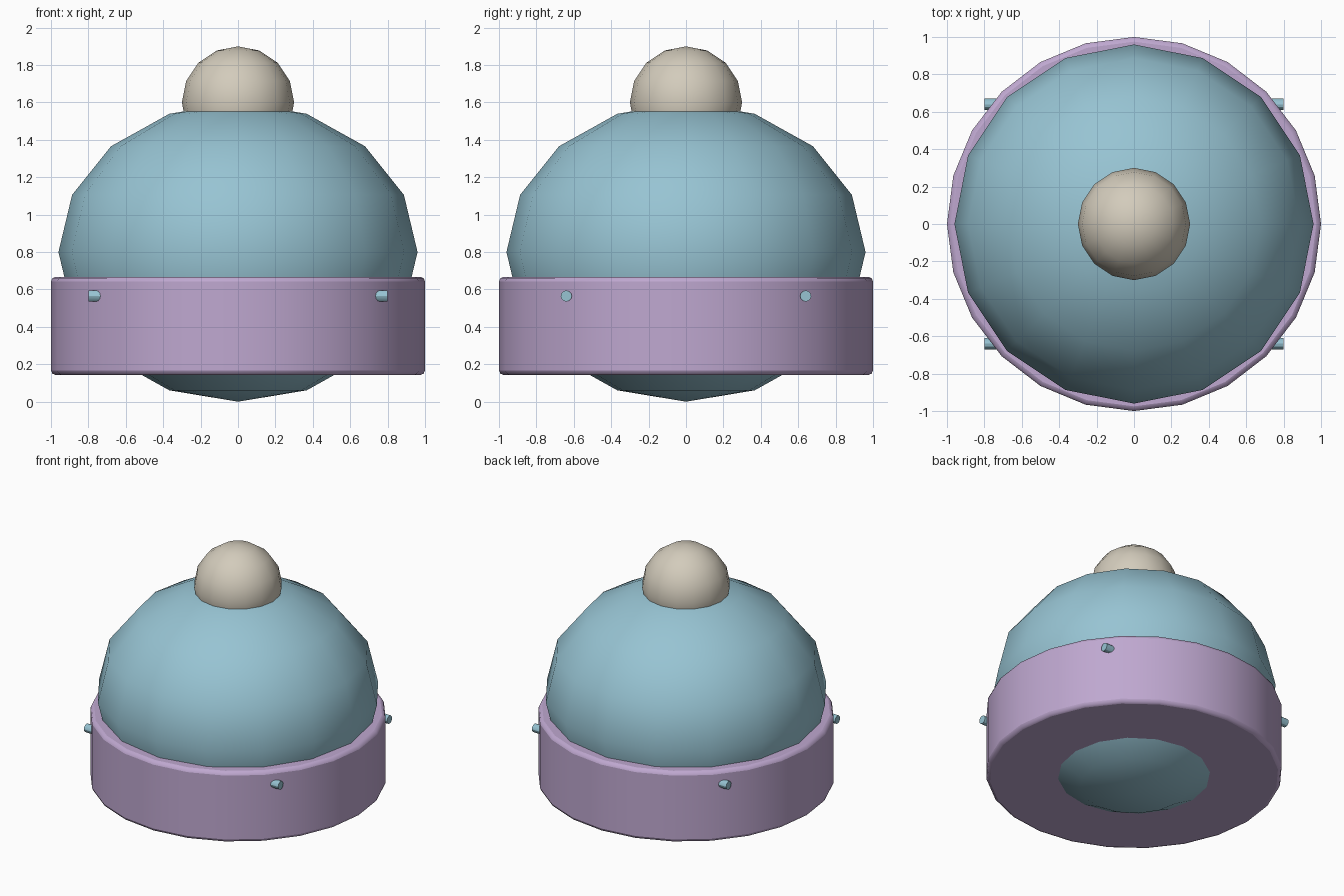
import bpy
import math

cube = bpy.data.objects.get("Cube")
if cube:
    bpy.data.objects.remove(cube, do_unlink=True)


def material(name, rgb):
    mat = bpy.data.materials.new(name)
    mat.use_nodes = True
    mat.diffuse_color = (*rgb, 1)
    mat.node_tree.nodes["Principled BSDF"].inputs["Base Color"].default_value = (*rgb, 1)
    return mat


blue = material("soft blue", (0.31, 0.55, 0.65))
lilac = material("lilac", (0.52, 0.39, 0.63))
cream = material("warm cream", (0.65, 0.60, 0.50))


def finish(name, mat):
    obj = bpy.context.object
    obj.name = name
    obj.data.materials.append(mat)
    bpy.ops.object.transform_apply(location=False, rotation=True, scale=True)
    bpy.ops.object.shade_smooth_by_angle(angle=math.radians(30))
    return obj


def ball(name, mat, z, scale):
    bpy.ops.mesh.primitive_uv_sphere_add(segments=16, ring_count=8, radius=1, location=(0, 0, z))
    bpy.context.object.scale = scale
    return finish(name, mat)


# Flattened crown and the pompom sunk into its top
ball("crown", blue, 0.8, (0.96, 0.96, 0.8))
ball("pompom", cream, 1.6, (0.3, 0.3, 0.3))

# Wide band with softened rims
bpy.ops.mesh.primitive_cylinder_add(vertices=24, radius=1, depth=0.525, location=(0, 0, 0.405))
band = finish("band", lilac)
bevel = band.modifiers.new("soft rims", 'BEVEL')
bevel.width = 0.025
bevel.segments = 2
bevel.limit_method = 'ANGLE'
bevel.angle_limit = math.radians(40)

# Four short pegs on the sides of the band
for side, x in (("right", -0.7), ("left", 0.7)):
    for end, y in (("front", -0.64), ("back", 0.64)):
        bpy.ops.mesh.primitive_cylinder_add(vertices=12, radius=0.03, depth=0.2,
                                            location=(x, y, 0.565),
                                            rotation=(0, math.pi / 2, 0))
        finish(f"peg_{end}_{side}", blue)
